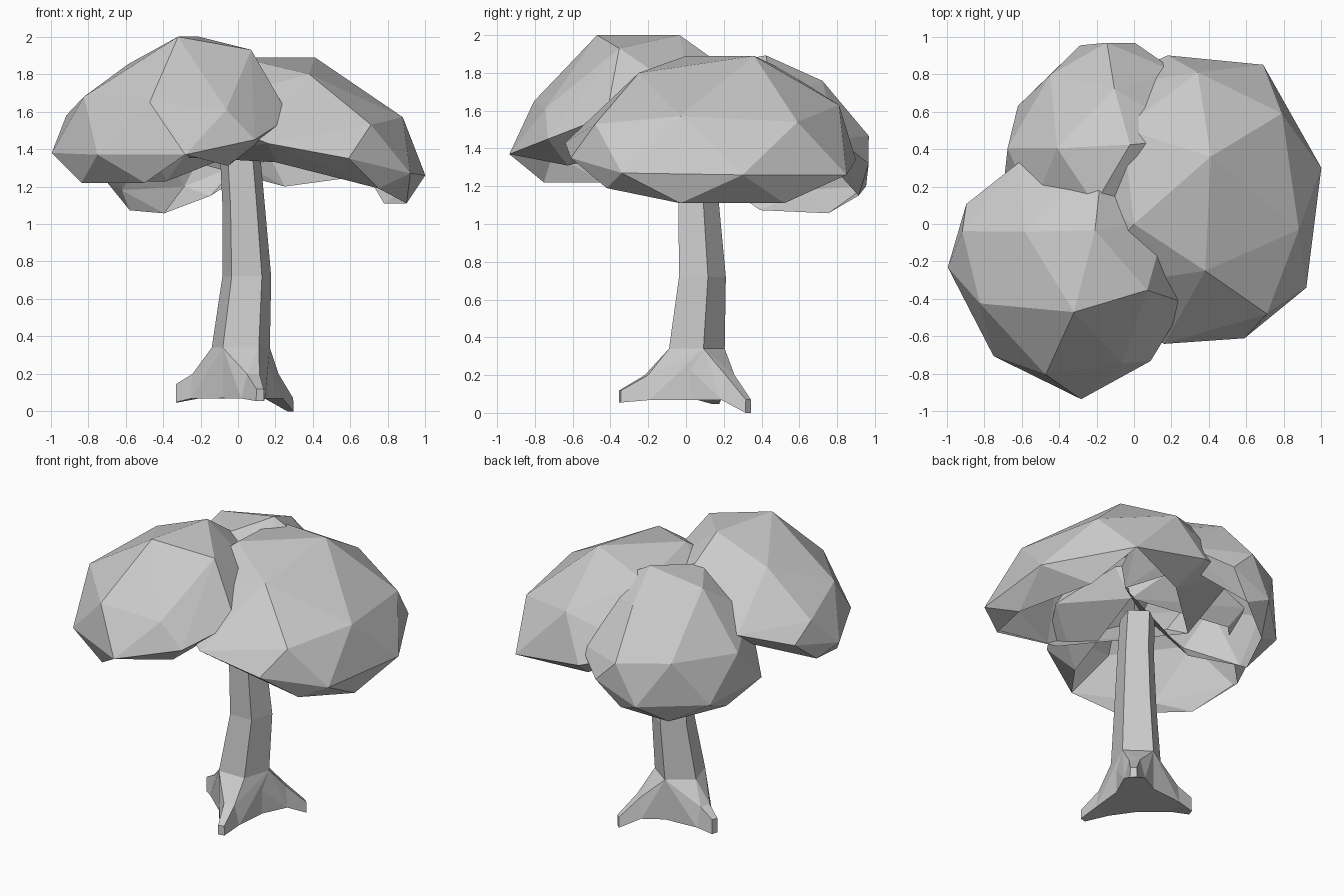
import bpy, bmesh, math
from mathutils import Vector

if "Cube" in bpy.data.objects:
    bpy.data.objects.remove(bpy.data.objects["Cube"])

mat = bpy.data.materials.new("plain_grey")
mat.diffuse_color = (0.6, 0.6, 0.6, 1)
mat.use_nodes = True
mat.node_tree.nodes["Principled BSDF"].inputs["Base Color"].default_value = mat.diffuse_color


def finish(name, bm):
    bmesh.ops.recalc_face_normals(bm, faces=bm.faces)
    me = bpy.data.meshes.new(name)
    bm.to_mesh(me)
    bm.free()
    me.materials.append(mat)
    ob = bpy.data.objects.new(name, me)
    bpy.context.collection.objects.link(ob)
    return ob


def loft(bm, rings):
    """Skin a list of equal point rings and cap both ends."""
    vs = [[bm.verts.new(p) for p in ring] for ring in rings]
    n = len(vs[0])
    for a, b in zip(vs, vs[1:]):
        for i in range(n):
            j = (i + 1) % n
            bm.faces.new((a[i], a[j], b[j], b[i]))
    bm.faces.new(vs[0][::-1])
    bm.faces.new(vs[-1])


def hull(bm, points):
    vs = [bm.verts.new(p) for p in points]
    bmesh.ops.convex_hull(bm, input=vs)
    bmesh.ops.delete(bm, geom=[v for v in bm.verts if not v.link_faces], context='VERTS')
    bm.normal_update()


# Foliage clump: faceted hull of a few points, open underneath
PIVOT = Vector((1.0, 0.30, 1.26))
CLUMP = [
    (.41, .36, 1.89), (0, 0, 1.89),                                # crown
    (-.06, .51, 1.82), (.38, -.25, 1.80), (.34, .81, 1.63),        # shoulders
    (.88, -.03, 1.57), (.79, .59, 1.54), (.71, -.48, 1.53),
    (-.30, -.35, 1.62), (-.43, .20, 1.56), (-.22, .72, 1.46),
    (1.0, .30, 1.26), (.92, -.34, 1.27), (.69, .85, 1.26),         # widest row
    (.59, -.61, 1.35), (.16, -.64, 1.43), (.18, .90, 1.34),
    (.90, -.03, 1.11), (.78, .52, 1.11), (.75, -.42, 1.19),        # open rim
    (.20, -.50, 1.33), (-.35, .10, 1.36), (.25, .70, 1.20),
]


def clump(name, loc, turn=0, tilt=0, s=(1, 1, 1), heights={}):
    pts = [Vector((x, y, heights.get(i, z))) - PIVOT for i, (x, y, z) in enumerate(CLUMP)]
    bm = bmesh.new()
    hull(bm, pts)
    under = [f for f in bm.faces if f.normal.z < -0.9]
    bmesh.ops.delete(bm, geom=under, context='FACES')
    ob = finish(name, bm)
    ob.location = loc
    ob.rotation_euler = (0, math.radians(tilt), math.radians(turn))
    ob.scale = s


clump("foliage_right", PIVOT)
clump("foliage_front_left", (-.75, -.705, 1.37), -145.6, 0, (.826, .826, 1),
      {3: 1.745, 4: 1.50, 7: 1.47})
clump("foliage_back_left", (-.62, .63, 1.18), 141, 11, (.72, .72, .93))

# Trunk: bent five-sided column (centre x, centre y, z, radius)
bm = bmesh.new()
rings = []
for cx, cy, z, r in [(.015, .042, .07, .163), (.015, .042, .34, .163),
                     (.047, .074, .72, .137), (.03, .056, 1.10, .119),
                     (.012, .05, 1.36, .113)]:
    rings.append([Vector((cx + r * math.cos(math.radians(90 + 72 * i)),
                          cy + r * math.sin(math.radians(90 + 72 * i)), z))
                  for i in range(5)])
loft(bm, rings)
finish("trunk", bm)

# Roots: flare from the trunk, then a tapering toe (tip x, tip y, bottom z, top z)
BASE = Vector((.015, .042, 0))
for name, tx, ty, z0, z1 in [("root_front", .118, -.35, .055, .118),
                             ("root_back_right", .28, .33, .0, .07),
                             ("root_left", -.325, .155, .048, .145)]:
    d = Vector((tx, ty, 0)) - BASE
    reach = d.length
    d.normalize()
    side = Vector((-d.y, d.x, 0))

    def section(s, wt, zt, wb, zb):
        return [BASE + d * s + side * w + Vector((0, 0, z))
                for w, z in ((wb, zb), (-wb, zb), (-wt, zt), (wt, zt))]

    mid = section(.26, .035, .20, .065, .068)
    bm = bmesh.new()
    hull(bm, rings[0] + rings[1] + mid)
    loft(bm, [mid, section(reach, .02, z1, .022, z0)])
    finish(name, bm)
